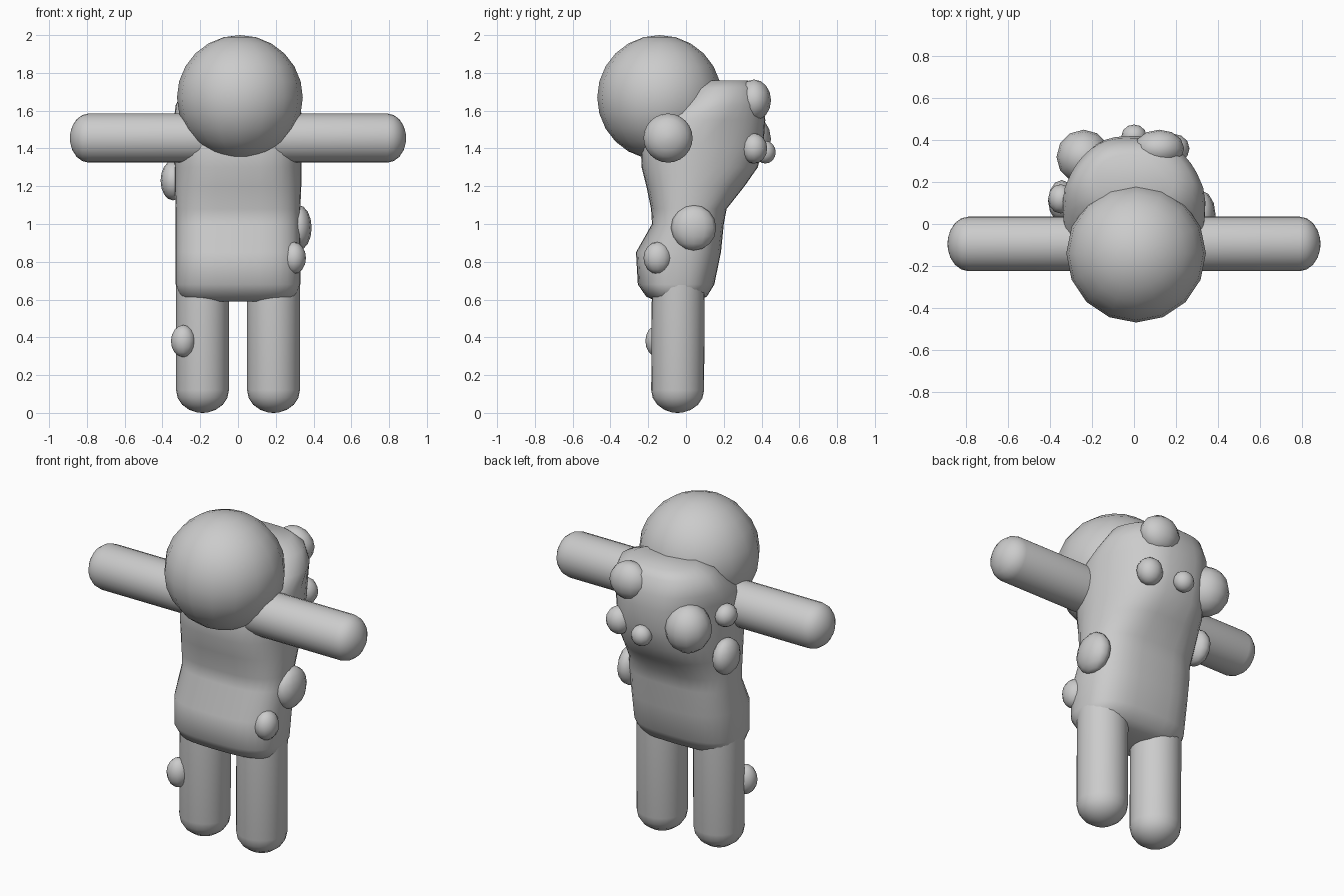
import bpy, bmesh, math
from mathutils import Vector, Matrix

if "Cube" in bpy.data.objects:
    bpy.data.objects.remove(bpy.data.objects["Cube"])

clay = bpy.data.materials.new("clay_grey")
clay.diffuse_color = (0.6, 0.6, 0.6, 1)
clay.use_nodes = True
clay.node_tree.nodes["Principled BSDF"].inputs["Base Color"].default_value = clay.diffuse_color


def finish(bm, name, angle=50):
    bmesh.ops.recalc_face_normals(bm, faces=bm.faces)
    mesh = bpy.data.meshes.new(name)
    bm.to_mesh(mesh)
    bm.free()
    mesh.materials.append(clay)
    ob = bpy.data.objects.new(name, mesh)
    bpy.context.collection.objects.link(ob)
    bpy.ops.object.select_all(action='DESELECT')
    ob.select_set(True)
    bpy.context.view_layer.objects.active = ob
    bpy.ops.object.shade_smooth_by_angle(angle=math.radians(angle))
    return ob


def ball(name, centre, size, segs=12, rings=8):
    bm = bmesh.new()
    bmesh.ops.create_uvsphere(bm, u_segments=segs, v_segments=rings, radius=1)
    bmesh.ops.transform(bm, verts=bm.verts,
                        matrix=Matrix.Translation(centre) @ Matrix.Diagonal((*size, 1)))
    return finish(bm, name)


def loft(bm, loops):
    rings = [[bm.verts.new(p) for p in loop] for loop in loops]
    n = len(rings[0])
    for a, b in zip(rings, rings[1:]):
        for i in range(n):
            bm.faces.new((a[i], a[(i + 1) % n], b[(i + 1) % n], b[i]))
    bm.faces.new(rings[0])
    bm.faces.new(rings[-1])


def capsule(name, start, end, r, tip, segs=24):
    # Rounded tip at the end, open shaft side buried in the body
    axis = Vector(end) - Vector(start)
    rot = axis.to_track_quat('Z', 'Y').to_matrix()
    length = axis.length
    prof = [(r, 0), (r, length - tip)]
    prof += [(r * math.cos(a), length - tip + tip * math.sin(a))
             for a in (math.radians(d) for d in (20, 40, 60, 78, 88))]
    bm = bmesh.new()
    loft(bm, [[Vector(start) + rot @ Vector((q * math.cos(2 * math.pi * i / segs),
                                             q * math.sin(2 * math.pi * i / segs), h))
               for i in range(segs)] for q, h in prof])
    return finish(bm, name)


# Head
ball("head", (0.01, -0.14, 1.67), (0.333, 0.33, 0.33), 16, 12)

# Arms and legs
for side, s in (("left", -1), ("right", 1)):
    capsule(side + "_arm", (s * 0.15, -0.095, 1.455), (s * 0.89, -0.095, 1.455), 0.13, 0.1)
    capsule(side + "_leg", (s * 0.188, -0.04, 0.8), (s * 0.188, -0.045, 0), 0.14, 0.12)

# Torso with hunched back: height, front y, back y, front width, back width
sections = [
    (0.59, -0.15, 0.04, 0.22, 0.22), (0.615, -0.21, 0.11, 0.31, 0.30),
    (0.68, -0.255, 0.15, 0.33, 0.32), (0.85, -0.265, 0.185, 0.33, 0.32),
    (1.00, -0.18, 0.20, 0.33, 0.31), (1.08, -0.185, 0.215, 0.33, 0.30),
    (1.20, -0.21, 0.31, 0.335, 0.27), (1.30, -0.235, 0.38, 0.335, 0.26),
    (1.42, -0.24, 0.41, 0.34, 0.25), (1.55, -0.20, 0.42, 0.34, 0.25),
    (1.63, -0.06, 0.41, 0.33, 0.24), (1.72, 0.02, 0.38, 0.28, 0.22),
    (1.76, 0.10, 0.33, 0.19, 0.16),
]


def section(z, yf, yb, wf, wb, n=32):
    pts = []
    for i in range(n):
        a = 2 * math.pi * i / n
        c, s = math.cos(a), math.sin(a)
        cx = math.copysign(abs(c) ** 0.65, c)
        sy = math.copysign(abs(s) ** 0.75, s)
        w = wf + (wb - wf) * max(0, sy)
        pts.append((w * cx, (yf + yb) / 2 + (yb - yf) / 2 * sy, z))
    return pts


bm = bmesh.new()
loft(bm, [section(*s) for s in sections])
finish(bm, "torso", 60)

# Lumps growing out of the skin: centre, then half sizes
lumps = {
    "back_lump_large": ((-0.24, 0.32, 1.45), (0.13, 0.13, 0.14)),
    "back_lump_upper": ((0.12, 0.36, 1.655), (0.12, 0.09, 0.11)),
    "back_lump_middle": ((0.0, 0.42, 1.38), (0.06, 0.055, 0.06)),
    "back_lump_side": ((0.19, 0.36, 1.40), (0.075, 0.07, 0.08)),
    "shoulder_lump": ((-0.35, 0.12, 1.48), (0.06, 0.07, 0.065)),
    "rib_lump": ((-0.345, 0.11, 1.23), (0.065, 0.10, 0.105)),
    "hip_lump_large": ((0.32, 0.04, 0.98), (0.07, 0.12, 0.12)),
    "hip_lump_small": ((0.295, -0.15, 0.82), (0.065, 0.075, 0.085)),
    "leg_lump": ((-0.29, -0.15, 0.38), (0.065, 0.065, 0.085)),
}
for name, (c, size) in lumps.items():
    ball(name, c, size)
